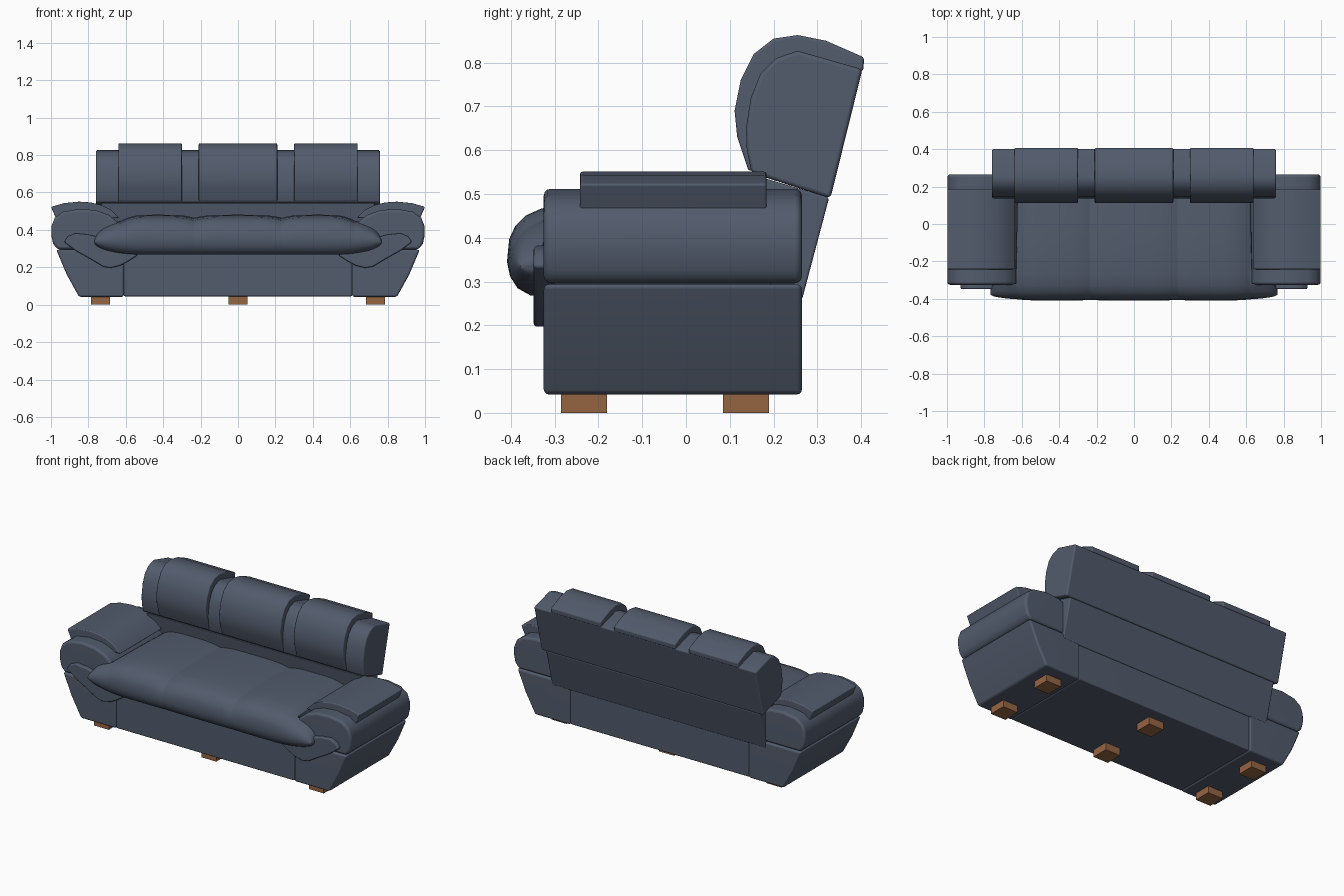
import bpy, bmesh, math

if "Cube" in bpy.data.objects:
    bpy.data.objects.remove(bpy.data.objects["Cube"])


def material(name, rgb):
    m = bpy.data.materials.new(name)
    m.diffuse_color = (*rgb, 1)
    m.use_nodes = True
    m.node_tree.nodes["Principled BSDF"].inputs["Base Color"].default_value = m.diffuse_color
    return m


LEATHER = material("slate blue leather", (0.085, 0.105, 0.15))
WOOD = material("brown wood", (0.30, 0.13, 0.055))


def finish(name, bm, mat, bevel=0.0, mirror=False, angle=35):
    bmesh.ops.recalc_face_normals(bm, faces=bm.faces)
    me = bpy.data.meshes.new(name)
    bm.to_mesh(me)
    bm.free()
    me.materials.append(mat)
    ob = bpy.data.objects.new(name, me)
    bpy.context.collection.objects.link(ob)
    bpy.ops.object.select_all(action='DESELECT')
    ob.select_set(True)
    bpy.context.view_layer.objects.active = ob
    if bevel:
        for p in me.polygons:
            p.use_smooth = True
        b = ob.modifiers.new("soft edges", 'BEVEL')
        b.width, b.segments, b.limit_method = bevel, 3, 'ANGLE'
        b.angle_limit = math.radians(40)
        ob.modifiers.new("normals", 'WEIGHTED_NORMAL')
    else:
        bpy.ops.object.shade_smooth_by_angle(angle=math.radians(angle))
    if mirror:
        ob.modifiers.new("mirror", 'MIRROR')
    return ob


def prism(name, pts, lo, hi, axis, mat=LEATHER, bevel=0.012, mirror=False):
    """Extrude a closed profile: axis 'y' takes (x, z), axis 'x' takes (y, z)."""
    bm = bmesh.new()
    rings = []
    for d in (lo, hi):
        rings.append([bm.verts.new((a, d, z) if axis == 'y' else (d, a, z)) for a, z in pts])
    n = len(pts)
    for i in range(n):
        j = (i + 1) % n
        bm.faces.new((rings[0][i], rings[0][j], rings[1][j], rings[1][i]))
    bm.faces.new(rings[0])
    bm.faces.new(rings[1])
    return finish(name, bm, mat, bevel, mirror)


# Base between the arms
prism("base_center", [(-0.61, 0.045), (0.61, 0.045), (0.61, 0.30), (-0.61, 0.30)],
      -0.322, 0.26, 'y', bevel=0.006)

# Lower arm blocks, tapering towards the floor
prism("arm_base", [(0.61, 0.042), (0.85, 0.042), (0.915, 0.16), (0.972, 0.294), (0.61, 0.294)],
      -0.325, 0.265, 'y', mirror=True)

# Rounded upper arm rolls
prism("arm_roll", [(0.62, 0.296), (0.965, 0.296), (0.988, 0.325), (0.998, 0.37), (0.997, 0.42),
                   (0.98, 0.465), (0.935, 0.497), (0.85, 0.512), (0.76, 0.505), (0.69, 0.48),
                   (0.64, 0.44), (0.62, 0.39)],
      -0.325, 0.265, 'y', bevel=0.016, mirror=True)

# Pads lying over the arms, with a flared outer edge
prism("arm_pad", [(0.972, 0.46), (1.0, 0.523), (0.93, 0.543), (0.85, 0.551), (0.79, 0.547),
                  (0.73, 0.533), (0.68, 0.508), (0.635, 0.465), (0.70, 0.46)],
      -0.242, 0.184, 'y', bevel=0.006, mirror=True)

# Pointed fold on the front of each arm
prism("arm_front_fold", [(0.93, 0.335), (0.91, 0.365), (0.87, 0.382), (0.80, 0.375), (0.70, 0.35),
                         (0.54, 0.30), (0.54, 0.262), (0.59, 0.23), (0.63, 0.209), (0.68, 0.197),
                         (0.72, 0.203), (0.79, 0.245), (0.87, 0.29)],
      -0.348, -0.30, 'y', bevel=0.008, mirror=True)

# Seat: one lofted cushion with three crowned panels and a wide rounded nose
SECTION = [(0.22, 0.27), (-0.30, 0.268), (-0.355, 0.268), (-0.385, 0.285), (-0.402, 0.312),
           (-0.409, 0.345), (-0.404, 0.38), (-0.39, 0.41), (-0.366, 0.434), (-0.33, 0.450),
           (-0.27, 0.459), (-0.15, 0.464), (0.0, 0.464), (0.22, 0.455)]
stations = []
for a, b in ((-0.622, -0.235), (-0.235, 0.235), (0.235, 0.622)):
    for k in range(13):
        t = -math.cos(math.pi * k / 12)
        if k or not stations:
            stations.append(((a + b) / 2 + t * (b - a) / 2, 1 - t ** 4))
tips = [0.632, 0.66, 0.69, 0.715, 0.735, 0.75, 0.76, 0.766]
stations = [(-x, 0) for x in reversed(tips)] + stations + [(x, 0) for x in tips]
bm = bmesh.new()
loops = []
for x, hump in stations:
    u = max(0, (abs(x) - 0.50) / 0.268)
    s = math.sqrt(max(0, 1 - u * u))
    ring = []
    for y, z in SECTION:
        if z > 0.345:
            z += 0.017 * hump
        if y < -0.34:
            y -= 0.003 * hump - 0.003
        if abs(x) > 0.63:
            y = min(y, -0.315)
        if y < -0.31:
            y = -0.35 + (y + 0.35) * (0.45 + 0.55 * s)
        ring.append(bm.verts.new((x, y, 0.335 + (z - 0.335) * s)))
    loops.append(ring)
for r0, r1 in zip(loops, loops[1:]):
    for i in range(len(SECTION)):
        j = (i + 1) % len(SECTION)
        bm.faces.new((r0[i], r0[j], r1[j], r1[i]))
bm.faces.new(loops[0])
bm.faces.new(loops[-1])
finish("seat_cushion", bm, LEATHER, angle=50)

# Lower back panel, leaning backwards
prism("back_lower", [(0.265, 0.258), (0.327, 0.492), (0.15, 0.545), (0.165, 0.45), (0.20, 0.258)],
      -0.73, 0.73, 'x', bevel=0.006)

# Upper backrest
prism("backrest", [(0.33, 0.49), (0.403, 0.785), (0.255, 0.827), (0.205, 0.81), (0.17, 0.775),
                   (0.148, 0.72), (0.137, 0.65), (0.139, 0.60), (0.15, 0.548)],
      -0.76, 0.76, 'x', bevel=0.01)

# Three headrest cushions wrapped over the backrest
HEAD = [(0.405, 0.78), (0.407, 0.812), (0.32, 0.85), (0.255, 0.863), (0.20, 0.855), (0.155, 0.82),
        (0.125, 0.76), (0.111, 0.69), (0.117, 0.63), (0.143, 0.552),
        (0.18, 0.56), (0.165, 0.65), (0.185, 0.74), (0.25, 0.80)]
for name, a, b in (("left", -0.64, -0.30), ("middle", -0.21, 0.21), ("right", 0.30, 0.64)):
    prism("headrest_" + name, HEAD, a, b, 'x', bevel=0.007)

# Wooden feet
for i, x in enumerate((-0.735, 0, 0.735)):
    for label, y0, y1 in (("front", -0.285, -0.18), ("back", 0.085, 0.19)):
        prism(f"{label}_foot_{i + 1}", [(x - 0.051, 0), (x + 0.051, 0), (x + 0.051, 0.046), (x - 0.051, 0.046)],
              y0, y1, 'y', WOOD, bevel=0)
